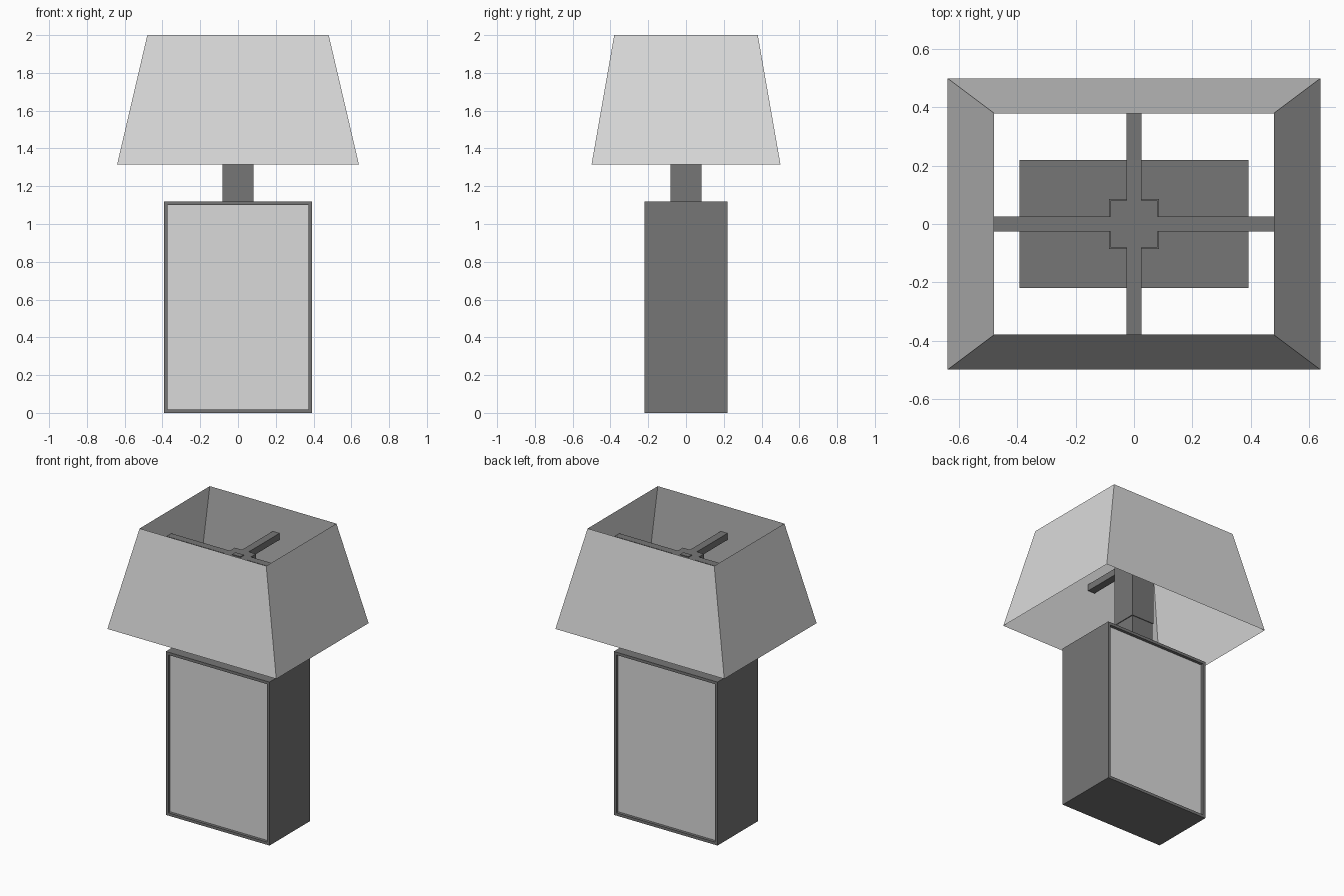
import bpy, bmesh

cube = bpy.data.objects.get("Cube")
if cube:
    bpy.data.objects.remove(cube, do_unlink=True)


def material(name, value):
    mat = bpy.data.materials.new(name)
    mat.use_nodes = True
    color = (value, value, value, 1)
    mat.diffuse_color = color
    mat.node_tree.nodes["Principled BSDF"].inputs["Base Color"].default_value = color
    return mat


dark = material("dark grey", 0.18)
light = material("light grey", 0.7)


def add_object(name, bm, *mats):
    mesh = bpy.data.meshes.new(name)
    bm.to_mesh(mesh)
    bm.free()
    for mat in mats:
        mesh.materials.append(mat)
    obj = bpy.data.objects.new(name, mesh)
    bpy.context.collection.objects.link(obj)
    return obj


def box(half_x, half_y, bottom, top):
    bm = bmesh.new()
    bmesh.ops.create_cube(bm, size=2)
    for v in bm.verts:
        v.co.x *= half_x
        v.co.y *= half_y
        v.co.z = top if v.co.z > 0 else bottom
    return bm


# Base block with a framed, sunken light panel on front and back
bm = box(0.393, 0.22, 0, 1.12)
panels = [f for f in bm.faces if abs(f.normal.y) > 0.9]
bmesh.ops.inset_individual(bm, faces=panels, thickness=0.027)
for face in panels:
    inward = face.normal * -0.02
    wall = bmesh.ops.extrude_discrete_faces(bm, faces=[face])["faces"][0]
    # Join the sunken panel to its rim with side walls
    wall.material_index = 1
    bmesh.ops.translate(bm, verts=wall.verts[:], vec=inward)
add_object("base_block", bm, dark, light)

# Square neck, and the slightly wider sleeve inside the shade
add_object("neck", box(0.081, 0.081, 1.12, 1.34), dark)
add_object("sleeve", box(0.086, 0.086, 1.34, 1.755), dark)

# Cross-shaped support with a square hub
hub, arm, reach_x, reach_y = 0.08, 0.026, 0.522, 0.412
quarter = [(reach_x, arm), (hub, arm), (hub, hub), (arm, hub), (arm, reach_y)]
outline = []
for sx, sy in ((1, 1), (-1, 1), (-1, -1), (1, -1)):
    points = quarter if sx == sy else quarter[::-1]
    outline += [(sx * x, sy * y) for x, y in points]
bm = bmesh.new()
plate = bm.faces.new([bm.verts.new((x, y, 1.755)) for x, y in outline])
raised = bmesh.ops.extrude_face_region(bm, geom=[plate], use_keep_orig=True)["geom"]
bmesh.ops.translate(bm, verts=[g for g in raised if isinstance(g, bmesh.types.BMVert)],
                    vec=(0, 0, 0.045))
bmesh.ops.recalc_face_normals(bm, faces=bm.faces[:])
add_object("shade_support", bm, dark)

# Small stud on the hub
add_object("hub_stud", box(0.032, 0.018, 1.8, 1.805), dark)

# Tapered four-sided shade, open at top and bottom
bm = box(1, 1, 1.315, 2.0)
for v in bm.verts:
    upper = v.co.z > 1.5
    v.co.x *= 0.48 if upper else 0.64
    v.co.y *= 0.38 if upper else 0.5
ends = [f for f in bm.faces if abs(f.normal.z) > 0.9]
bmesh.ops.delete(bm, geom=ends, context="FACES_ONLY")
add_object("shade", bm, light)
